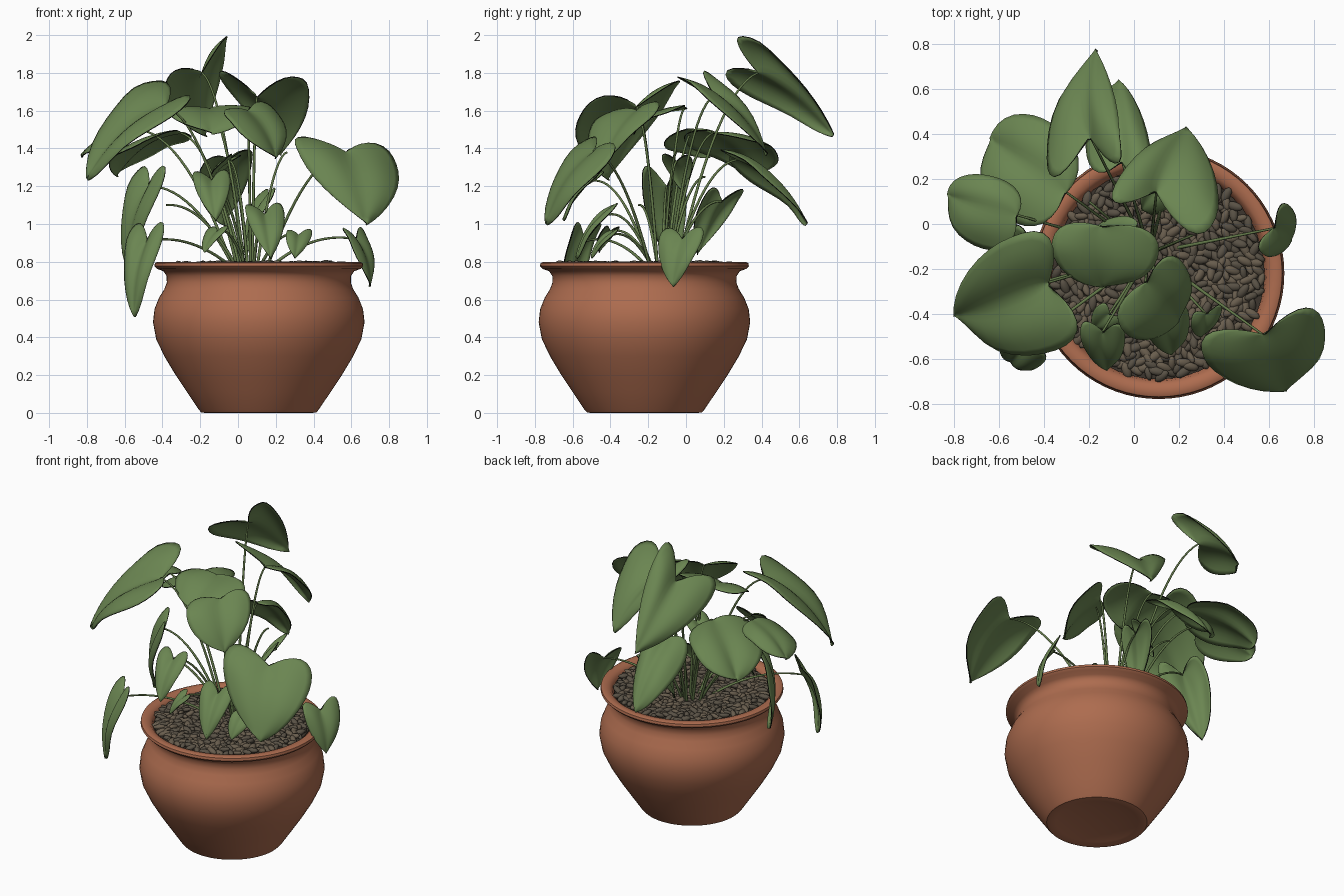
import bpy, bmesh, math, random
from mathutils import Vector, Matrix, Euler

random.seed(4)
cube = bpy.data.objects.get("Cube")
if cube:
    bpy.data.objects.remove(cube)

CENTRE = Vector((0.11, -0.22, 0))


def material(name, rgb):
    m = bpy.data.materials.new(name)
    m.use_nodes = True
    m.diffuse_color = (*rgb, 1)
    bsdf = m.node_tree.nodes["Principled BSDF"]
    bsdf.inputs["Base Color"].default_value = (*rgb, 1)
    bsdf.inputs["Roughness"].default_value = 0.7
    return m


terracotta = material("terracotta", (0.42, 0.15, 0.078))
leaf_green = material("leaf green", (0.145, 0.235, 0.083))
leaf_edge = material("dark leaf edge", (0.008, 0.01, 0.006))
stem_green = material("stem green", (0.13, 0.20, 0.07))
pebble_brown = material("pebble brown", (0.14, 0.11, 0.075))
pebble_dark = material("pebble dark", (0.1, 0.083, 0.06))
soil_brown = material("soil brown", (0.045, 0.036, 0.026))


def finish(name, bm, mats, smooth=True):
    mesh = bpy.data.meshes.new(name)
    bm.to_mesh(mesh)
    bm.free()
    for m in mats:
        mesh.materials.append(m)
    ob = bpy.data.objects.new(name, mesh)
    bpy.context.collection.objects.link(ob)
    for p in mesh.polygons:
        p.use_smooth = smooth
    return ob


def lathe(name, profile, mat, steps=72):
    bm = bmesh.new()
    vs = [bm.verts.new((r, 0, z)) for r, z in profile]
    es = [bm.edges.new(pair) for pair in zip(vs, vs[1:])]
    bmesh.ops.spin(bm, geom=vs + es, cent=(0, 0, 0), axis=(0, 0, 1),
                   angle=math.tau, steps=steps, use_duplicate=False)
    bmesh.ops.remove_doubles(bm, verts=bm.verts, dist=0.0005)
    bmesh.ops.recalc_face_normals(bm, faces=bm.faces)
    ob = finish(name, bm, [mat])
    ob.location = CENTRE
    bpy.context.view_layer.objects.active = ob
    ob.select_set(True)
    bpy.ops.object.shade_smooth_by_angle(angle=math.radians(40))
    ob.select_set(False)


# Pot with hollow foot, round belly, neck and rolled rim
lathe("pot", [(0, .03), (.16, .026), (.25, .008), (.285, 0), (.305, .003), (.318, .018), (.38, .11),
              (.44, .2), (.5, .3), (.543, .39), (.56, .48), (.552, .55), (.528, .61),
              (.5, .655), (.487, .69), (.488, .725), (.505, .75), (.54, .763),
              (.553, .777), (.55, .793), (.535, .8), (.5, .795), (.48, .775),
              (.47, .73), (0, .73)], terracotta)

# Soil under the pebbles
bm = bmesh.new()
bmesh.ops.create_cone(bm, cap_ends=True, segments=48, radius1=.472, radius2=.472, depth=.04,
                      matrix=Matrix.Translation(CENTRE + Vector((0, 0, .75))))
finish("soil", bm, [soil_brown], smooth=False)

# Pebbles spread evenly over the soil in a sunflower pattern
bm = bmesh.new()
COUNT = 560
for i in range(COUNT):
    r = .46 * math.sqrt((i + .5) / COUNT)
    a = i * 2.39996
    size = random.uniform(.95, 1.35)
    spot = CENTRE + Vector((r * math.cos(a), r * math.sin(a), random.uniform(.77, .788)))
    turn = Euler((random.uniform(-.4, .4), random.uniform(-.4, .4), random.uniform(0, math.tau)))
    shape = Matrix.Diagonal((.032 * size, .016 * size, .013 * size, 1))
    made = bmesh.ops.create_icosphere(bm, subdivisions=2, radius=1,
                                      matrix=Matrix.Translation(spot) @ turn.to_matrix().to_4x4() @ shape)
    tone = random.randrange(2)
    for f in {f for v in made["verts"] for f in v.link_faces}:
        f.material_index = tone
finish("pebbles", bm, [pebble_brown, pebble_dark])

# Half outline of a heart leaf: (share of lobe vector, share of midrib), and midrib rows
OUTLINE = [(.04, -.01), (.35, -.1), (.75, -.12), (1, 0), (1.06, .2), (.98, .44),
           (.74, .7), (.36, .9), (.0, 1)]
MIDRIB = [0, .04, .1, .18, .3, .46, .67, .86, 1]
HALF = 4


def leaf(name, base, tip, lobe_a, lobe_b):
    base, tip, lobe_a, lobe_b = map(Vector, (base, tip, lobe_a, lobe_b))
    axis = tip - base
    up = (lobe_b - lobe_a).cross(axis).normalized()
    if up.z < 0:
        up, lobe_a, lobe_b = -up, lobe_b, lobe_a
    length = axis.length
    bm = bmesh.new()
    rows = []
    for (a, b), m in zip(OUTLINE, MIDRIB):
        row = []
        for j in range(-HALF, HALF + 1):
            f = abs(j) / HALF
            side = (lobe_a if j < 0 else lobe_b) - base
            along = m + f * (b - m)
            puff = .07 * math.sin(math.pi * f) * a + .1 * math.sin(math.pi * max(along, 0))
            ripple = .035 * f * f * math.sin(9 * along + (2 if j < 0 else 0))
            row.append(bm.verts.new(base + side * a * f + axis * along + up * length * (puff + ripple)))
        rows.append(row)
    for p, q in zip(rows, rows[1:]):
        for j in range(2 * HALF):
            bm.faces.new((p[j], p[j + 1], q[j + 1], q[j]))
    bmesh.ops.remove_doubles(bm, verts=bm.verts, dist=.0008)
    bmesh.ops.recalc_face_normals(bm, faces=bm.faces)
    ob = finish(name, bm, [leaf_green, leaf_edge])
    soften = ob.modifiers.new("soften", "SUBSURF")
    soften.levels = soften.render_levels = 1
    thick = ob.modifiers.new("thickness", "SOLIDIFY")
    thick.thickness, thick.offset = .006, 0
    thick.material_offset_rim = 1


def stem(name, end):
    # Arched stalk from the middle of the plant to the leaf base
    end = Vector(end)
    out = (end - Vector((.07, -.13, 0))) * .16
    start = Vector((.07 + out.x, -.13 + out.y, .76))
    mid = start.lerp(end, .5)
    mid.z = .76 + (end.z - .76) * .85 + .07
    curve = bpy.data.curves.new(name, "CURVE")
    curve.dimensions = "3D"
    curve.bevel_depth = .0075
    curve.bevel_resolution = 2
    line = curve.splines.new("POLY")
    steps = 14
    line.points.add(steps)
    for i, point in enumerate(line.points):
        t = i / steps
        p = start * (1 - t) ** 2 + mid * 2 * t * (1 - t) + end * t * t
        point.co = (*p, 1)
        point.radius = 1.15 - .45 * t
    curve.materials.append(stem_green)
    ob = bpy.data.objects.new(name, curve)
    bpy.context.collection.objects.link(ob)


# Large leaves: base, tip and the two lobe ends
LARGE = {
    "front_left": ((.57, -.49, 1.38), (.68, -.74, 1.0), (.29, -.52, 1.45), (.8, -.36, 1.38)),
    "front_right": ((-.38, -.26, 1.62), (-.8, -.41, 1.24), (-.44, -.02, 1.76), (-.25, -.51, 1.63)),
    "top_back": ((-.19, .38, 1.8), (-.17, .78, 1.47), (-.37, .2, 1.76), (-.05, .29, 2.0)),
    "upper_back": ((.1, .14, 1.67), (.23, .43, 1.37), (-.11, .1, 1.8), (.32, -.05, 1.78)),
    "upper_front": ((.05, -.26, 1.6), (.2, -.43, 1.35), (-.08, -.43, 1.58), (.17, -.13, 1.62)),
    "upper_middle": ((-.15, -.01, 1.61), (-.14, -.28, 1.48), (-.36, -.04, 1.6), (.1, -.05, 1.6)),
    "side_back": ((-.3, .14, 1.48), (-.64, .38, 1.26), (-.28, .38, 1.43), (-.48, -.02, 1.43)),
    "side_right": ((-.52, .04, 1.5), (-.83, .13, 1.36), (-.56, .19, 1.46), (-.6, -.12, 1.42)),
    "low_back": ((-.05, .27, 1.34), (-.07, .64, 1.0), (-.2, .25, 1.28), (.08, .21, 1.38)),
}
for name, points in LARGE.items():
    leaf(name + "_leaf", *points)
    stem(name + "_stem", points[0])

# Small leaves: base, tip, half width and heading of the width in degrees
SMALL = {
    "drooping_right": ((-.48, -.53, .91), (-.55, -.61, .51), .11, 142),
    "hanging_right": ((-.47, -.1, 1.2), (-.58, -.05, .76), .14, 125),
    "low_front": ((.14, -.41, 1.05), (.17, -.58, .82), .1, 10),
    "middle_front": ((-.14, -.48, 1.23), (-.12, -.65, 1.02), .095, 0),
    "tiny_front": ((.32, -.4, .94), (.3, -.5, .82), .07, 20),
    "drooping_left": ((.62, -.02, .92), (.7, -.07, .67), .12, 65),
    "low_rear": ((.15, .19, 1.12), (.04, .06, .84), .1, 110),
    "tiny_right": ((-.11, -.4, .96), (-.18, -.46, .85), .06, -40),
    "inner": ((-.04, -.05, 1.33), (-.17, -.02, 1.18), .08, 70),
}
for name, (base, tip, width, heading) in SMALL.items():
    base, tip = Vector(base), Vector(tip)
    turn = math.radians(heading)
    span = Vector((math.cos(turn), math.sin(turn), 0)) * width
    back = (base - tip) * .2
    leaf(name + "_leaf", base, tip, base + back - span, base + back + span)
    stem(name + "_stem", base)

# Young shoots without open leaves
for i, end in enumerate([(.26, -.05, 1.38), (-.38, -.25, 1.1), (-.2, .1, 1.25)]):
    stem("shoot_%d" % i, end)
